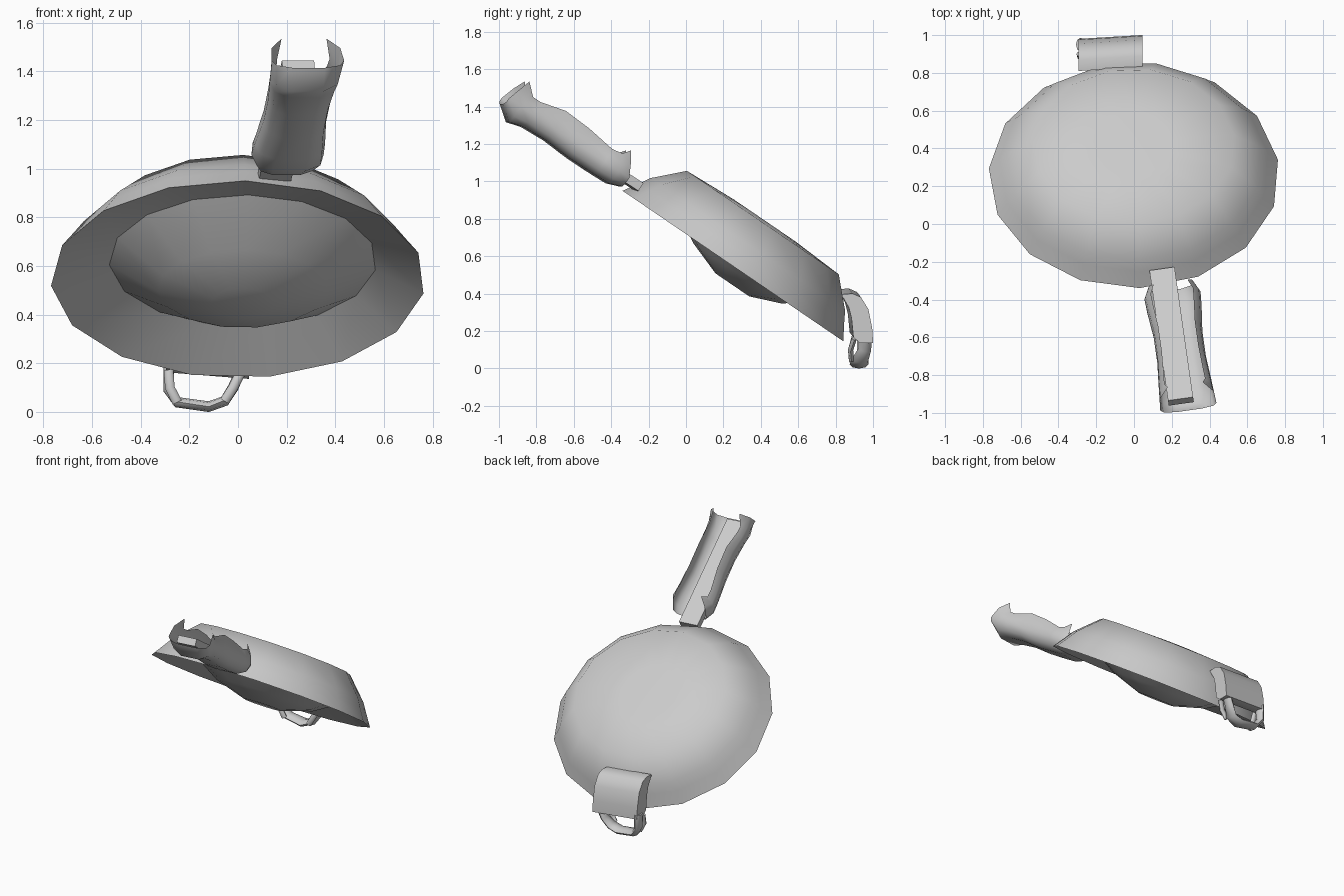
import bpy, bmesh, math
from mathutils import Vector

cube = bpy.data.objects.get("Cube")
if cube:
    bpy.data.objects.remove(cube)

grey = bpy.data.materials.new("plain grey")
grey.use_nodes = True
COLOUR = (0.6, 0.6, 0.6, 1)
grey.diffuse_color = COLOUR
grey.node_tree.nodes["Principled BSDF"].inputs["Base Color"].default_value = COLOUR


def finish(name, bm, angle=40):
    bmesh.ops.recalc_face_normals(bm, faces=bm.faces)
    mesh = bpy.data.meshes.new(name)
    bm.to_mesh(mesh)
    bm.free()
    mesh.materials.append(grey)
    ob = bpy.data.objects.new(name, mesh)
    bpy.context.collection.objects.link(ob)
    bpy.ops.object.select_all(action="DESELECT")
    ob.select_set(True)
    bpy.context.view_layer.objects.active = ob
    bpy.ops.object.shade_smooth_by_angle(angle=math.radians(angle))


def skin(bm, rows, closed=False, caps=False):
    """Bridge equal rows of points with quads."""
    grid = [[bm.verts.new(p) for p in row] for row in rows]
    n = len(grid[0])
    for a, b in zip(grid, grid[1:]):
        for i in range(n if closed else n - 1):
            j = (i + 1) % n
            bm.faces.new((a[i], a[j], b[j], b[i]))
    if caps:
        bm.faces.new(grid[0])
        bm.faces.new(grid[-1])
    return grid


# Tilted pan frame: V runs down the slope, N points out of the pan's base
CENTRE = Vector((0, 0.255, 0.545))
V = Vector((0, 0.826, -0.563))
N = Vector((0, 0.563, 0.826))


def ring(rx, rv, n, shift, sides=15, turn=0.17):
    pts = []
    for i in range(sides):
        a = 2 * math.pi * i / sides + turn
        x, v = shift[0] + rx * math.sin(a), shift[1] + rv * math.cos(a)
        pts.append(CENTRE + Vector((x, 0, 0)) + V * v + N * n)
    return pts


def turned(name, profile, angle):
    bm = bmesh.new()
    grid = skin(bm, [ring(rx, rv, n, (sx, sv)) for rx, rv, n, sx, sv in profile], True)
    bm.faces.new(grid[-1])
    finish(name, bm, angle)


# Pan shell, open below
turned("pan_shell", [(0.77, 0.72, 0, 0, 0), (0.715, 0.67, 0.08, 0, 0), (0.675, 0.635, 0.14, 0, 0),
                     (0.535, 0.495, 0.282, 0, 0), (0.2, 0.2, 0.297, 0, 0)], 60)

# Inner wall sloping in from the rim, with the rounded mass in its middle
turned("pan_lining", [(0.77, 0.72, 0, 0, 0), (0.55, 0.48, 0.1, 0.02, 0.01),
                      (0.35, 0.285, -0.02, 0.02, 0.04), (0.13, 0.11, -0.085, 0.02, 0.05)], 35)

# Handle frame: D runs along the handle, U is up from it, SIDE is across it
START = Vector((0.15, -0.25, 0.97))
D = Vector((0.1, -0.7, 0.46)).normalized()
SIDE = Vector((1, 0.14, 0)).normalized()
U = SIDE.cross(D).normalized()
if U.z < 0:
    U = -U

# Metal bar through the handle
bm = bmesh.new()
corners = ((-0.067, -0.025), (0.067, -0.025), (0.067, 0.025), (-0.067, 0.025))
skin(bm, [[START + D * s + SIDE * x + U * h for x, h in corners] for s in (0, 0.83)], True, True)
finish("handle_bar", bm, 30)

# Trough grip: distance, bottom, lip height, half width, lip shift, lip width
stations = [(0.09, -0.055, 0.13, 0.12, 0.07, 0.75), (0.16, -0.08, 0.09, 0.15, 0.03, 0.75),
            (0.25, -0.083, 0.08, 0.145, 0, 0.75), (0.41, -0.083, 0.105, 0.13, 0, 0.75),
            (0.57, -0.072, 0.115, 0.13, 0, 0.75), (0.71, -0.078, 0.08, 0.14, 0, 0.75),
            (0.79, -0.1, 0.08, 0.145, -0.03, 0.75), (0.87, -0.036, 0.14, 0.15, -0.05, 0.62)]
rows = []
for s, lo, hi, w, lip, lw in stations:
    middle = START + SIDE * 0.035
    half = [(lw, hi, lip), (0.95, hi * 0.55, lip * 0.5), (1, 0, 0), (0.88, lo * 0.65, 0), (0.45, lo, 0)]
    section = [(-x, h, k) for x, h, k in half] + half[::-1]
    rows.append([middle + D * (s + k) + SIDE * (x * w) + U * h for x, h, k in section])
bm = bmesh.new()
skin(bm, rows)
finish("handle_grip", bm, 70)

# Curved block joining the small back handle to the pan
outline = [(0.82, 0.41), (0.88, 0.415), (0.925, 0.395), (0.965, 0.33), (0.985, 0.23),
           (0.99, 0.15), (0.92, 0.15), (0.885, 0.18), (0.875, 0.28), (0.86, 0.34)]
bm = bmesh.new()
skin(bm, [[Vector((x, y + 0.06 * (x + 0.13), z - 0.08 * (x + 0.13))) for y, z in outline]
          for x in (-0.295, -0.26, 0.01, 0.045)], True, True)
finish("loop_plate", bm, 50)


def strap(bm, path, width):
    """Rounded strap; each path point is (x, y, z, half depth)."""
    pts = [Vector(p[:3]) for p in path]
    rows = []
    for i, p in enumerate(pts):
        t = (pts[min(i + 1, len(pts) - 1)] - pts[max(i - 1, 0)]).normalized()
        across = t.cross(Vector((0, 1, 0))).normalized()
        deep = across.cross(t) * path[i][3]
        rows.append([p + across * (width * math.cos(a)) + deep * math.sin(a)
                     for a in (k * math.pi / 4 for k in range(8))])
    skin(bm, rows, True, True)


# Open loop below the block, with thin front arms
bm = bmesh.new()
strap(bm, [(-0.285, 0.95, 0.19, 0.035), (-0.285, 0.95, 0.09, 0.035), (-0.25, 0.93, 0.04, 0.045),
           (-0.12, 0.925, 0.022, 0.05), (-0.055, 0.93, 0.045, 0.045),
           (-0.02, 0.955, 0.1, 0.035), (0.015, 0.96, 0.18, 0.035)], 0.022)
for arm in ([(-0.285, 0.9, 0.17), (-0.28, 0.88, 0.1), (-0.25, 0.885, 0.04)],
            [(0.01, 0.9, 0.16), (-0.02, 0.88, 0.1), (-0.055, 0.885, 0.045)]):
    strap(bm, [(*p, 0.014) for p in arm], 0.02)
finish("loop_ring", bm, 50)
